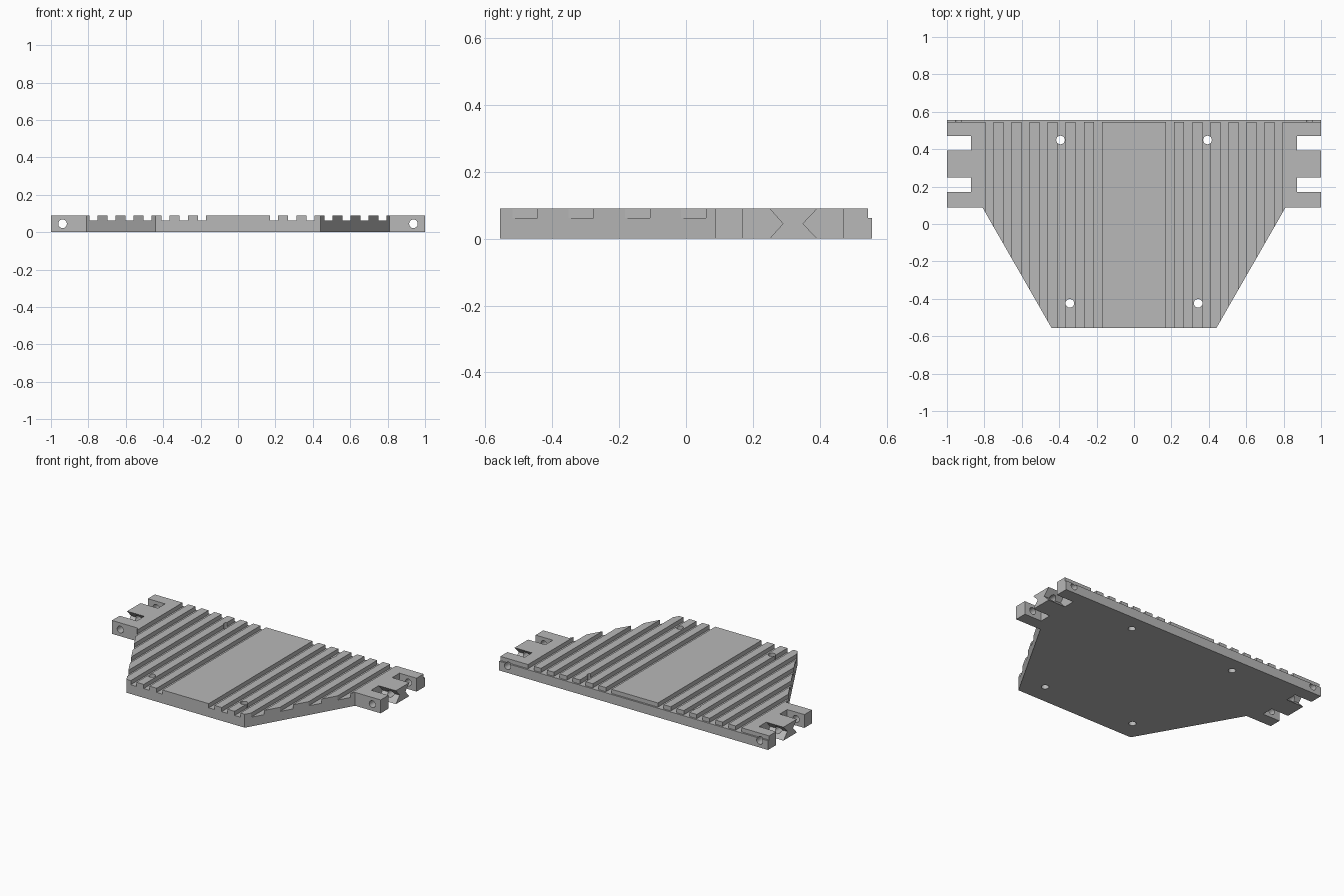
import bpy, bmesh
from mathutils import Vector

cube = bpy.data.objects.get("Cube")
if cube:
    bpy.data.objects.remove(cube, do_unlink=True)

TOP, LEDGE = 0.09, 0.062
BACK, FRONT = 0.557, -0.557

grey = bpy.data.materials.new("plain_grey")
grey.use_nodes = True
grey.diffuse_color = (0.48, 0.48, 0.48, 1)
grey.node_tree.nodes["Principled BSDF"].inputs["Base Color"].default_value = (0.48, 0.48, 0.48, 1)


def prism(name, points, direction):
    """Extrude a closed polygon along a direction into a solid."""
    bm = bmesh.new()
    face = bm.faces.new([bm.verts.new(p) for p in points])
    ext = bmesh.ops.extrude_face_region(bm, geom=[face])
    moved = [v for v in ext["geom"] if isinstance(v, bmesh.types.BMVert)]
    bmesh.ops.translate(bm, verts=moved, vec=Vector(direction))
    bmesh.ops.recalc_face_normals(bm, faces=bm.faces)
    mesh = bpy.data.meshes.new(name)
    bm.to_mesh(mesh)
    bm.free()
    obj = bpy.data.objects.new(name, mesh)
    bpy.context.collection.objects.link(obj)
    return obj


def box(name, x0, x1, y0, y1, z0, z1):
    return prism(name, [(x0, y0, z0), (x1, y0, z0), (x1, y1, z0), (x0, y1, z0)], (0, 0, z1 - z0))


def drill(name, location, depth, rotation=(0, 0, 0)):
    bpy.ops.mesh.primitive_cylinder_add(vertices=32, radius=0.023, depth=depth,
                                        location=location, rotation=rotation)
    bpy.context.object.name = name
    return bpy.context.object


def cut(target, cutter):
    """Subtract the cutter from the target and discard it."""
    cutter.hide_render = True
    mod = target.modifiers.new("cut", 'BOOLEAN')
    mod.operation, mod.solver, mod.object = 'DIFFERENCE', 'EXACT', cutter
    bpy.context.view_layer.objects.active = target
    bpy.ops.object.modifier_apply(modifier=mod.name)
    bpy.data.objects.remove(cutter, do_unlink=True)


# Plate outline with side wings and tapered front
half = [(0.44, FRONT), (0.81, 0.088), (1, 0.088), (1, BACK)]
outline = half + [(-x, y) for x, y in reversed(half)]
plate = prism("ribbed_plate", [(x, y, 0) for x, y in outline], (0, 0, TOP))
plate.data.materials.append(grey)

# Low ledge along the back edge
cut(plate, box("back_ledge_cutter", -1.1, 1.1, 0.545, 0.7, LEDGE, 0.2))

# Slot profiles (y, z): straight outer wall, pointed undercut into the middle tongue
slots = [
    [(0.17, -0.01), (0.241, -0.01), (0.29, 0.045), (0.241, 0.1), (0.17, 0.1)],
    [(0.47, -0.01), (0.402, -0.01), (0.35, 0.045), (0.402, 0.1), (0.47, 0.1)],
]

for side in (-1, 1):
    # Grooves between the ribs
    for k in range(7):
        a = 0.172 + 0.0965 * k
        x0, x1 = sorted((side * a, side * (a + 0.043)))
        cut(plate, box("groove_cutter", x0, x1, -0.7, 0.7, LEDGE, 0.2))
    # Hinge slots
    for profile in slots:
        cut(plate, prism("slot_cutter", [(side * 0.872, y, z) for y, z in profile], (side * 0.2, 0, 0)))
    # Hinge pin hole and vertical screw holes
    cut(plate, drill("pin_hole_cutter", (side * 0.938, 0.3, 0.045), 1, (1.570796, 0, 0)))
    for x, y in ((0.393, 0.449), (0.343, -0.424)):
        cut(plate, drill("screw_hole_cutter", (side * x, y, 0.05), 0.4))

# Smooth hole walls, crisp edges elsewhere
bpy.ops.object.select_all(action='DESELECT')
plate.select_set(True)
bpy.context.view_layer.objects.active = plate
bpy.ops.object.shade_smooth_by_angle(angle=0.5)
